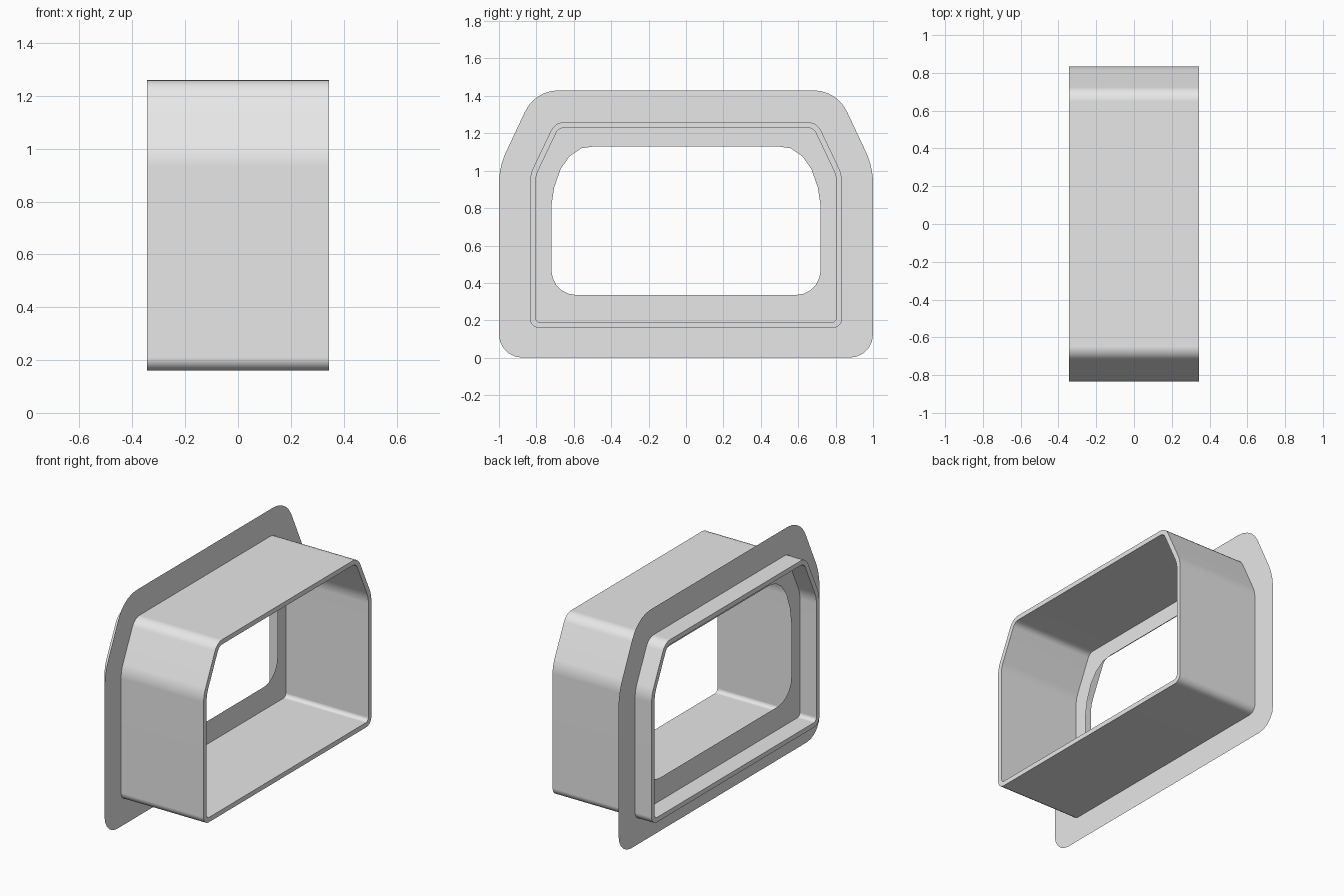
import bpy
import bmesh
import math
from mathutils import Vector

cube = bpy.data.objects.get("Cube")
if cube:
    bpy.data.objects.remove(cube, do_unlink=True)

grey = bpy.data.materials.new("light_grey")
grey.use_nodes = True
grey.diffuse_color = (0.8, 0.8, 0.8, 1)
grey.node_tree.nodes["Principled BSDF"].inputs["Base Color"].default_value = (0.8, 0.8, 0.8, 1)

X_BACK, X_FRONT, X_FLANGE = -0.345, 0.345, -0.23
STEPS = 5


def fillet(prev, corner, nxt, radius):
    """Points of a tangent arc that rounds one corner."""
    if radius == 0:
        return [corner]
    a, b = (prev - corner).normalized(), (nxt - corner).normalized()
    half = a.angle(b) / 2
    centre = corner + (a + b).normalized() * radius / math.sin(half)
    start = corner + a * radius / math.tan(half) - centre
    end = corner + b * radius / math.tan(half) - centre
    sweep = start.angle(end)
    return [centre + (start * math.sin((1 - t) * sweep) + end * math.sin(t * sweep)) / math.sin(sweep)
            for t in (i / STEPS for i in range(STEPS + 1))]


def outline(half):
    """Closed symmetric (y, z) loop from (y, z, radius) corners of the +y half."""
    corners = half + [(-y, z, r) for y, z, r in reversed(half)]
    pts = [Vector((y, z)) for y, z, r in corners]
    loop = []
    for i, (y, z, r) in enumerate(corners):
        loop += fillet(pts[i - 1], pts[i], pts[(i + 1) % len(pts)], r)
    return loop


def add_loop(bm, loop, x):
    return [bm.verts.new((x, p.x, p.y)) for p in loop]


def finish(bm, name):
    mesh = bpy.data.meshes.new(name)
    bm.to_mesh(mesh)
    bm.free()
    mesh.materials.append(grey)
    obj = bpy.data.objects.new(name, mesh)
    bpy.context.collection.objects.link(obj)
    return obj


# Sleeve: thin-walled tube running along x
outer = outline([(0.835, 0.16, 0.05), (0.835, 0.977, 0.2), (0.70, 1.26, 0.08)])
inner = outline([(0.805, 0.19, 0.025), (0.805, 0.97, 0.17), (0.681, 1.23, 0.05)])
bm = bmesh.new()
rings = [add_loop(bm, loop, x) for loop, x in
         ((outer, X_BACK), (outer, X_FRONT), (inner, X_FRONT), (inner, X_BACK))]
for k, ring in enumerate(rings):
    other = rings[(k + 1) % len(rings)]
    for i in range(len(ring)):
        j = (i + 1) % len(ring)
        bm.faces.new((ring[i], ring[j], other[j], other[i]))
bmesh.ops.recalc_face_normals(bm, faces=bm.faces)
for face in bm.faces:
    face.smooth = True
sleeve = finish(bm, "sleeve")
sleeve.data.set_sharp_from_angle(angle=math.radians(35))
weighted = sleeve.modifiers.new("weighted_normals", "WEIGHTED_NORMAL")
weighted.keep_sharp = True

# Flange: flat sheet around and inside the sleeve, with a rounded opening
rim = outline([(1.0, 0.0, 0.125), (1.0, 1.02, 0.4), (0.807, 1.43, 0.2)])
opening = outline([(0.72, 0.335, 0.135), (0.72, 0.81, 0), (0.705, 0.91, 0), (0.67, 1.01, 0),
                   (0.62, 1.08, 0), (0.56, 1.12, 0), (0.49, 1.13, 0)])
bm = bmesh.new()
for loop in (rim, opening):
    ring = add_loop(bm, loop, X_FLANGE)
    for i in range(len(ring)):
        bm.edges.new((ring[i - 1], ring[i]))
bmesh.ops.triangle_fill(bm, use_beauty=True, edges=bm.edges[:], normal=(1, 0, 0))
finish(bm, "flange")
